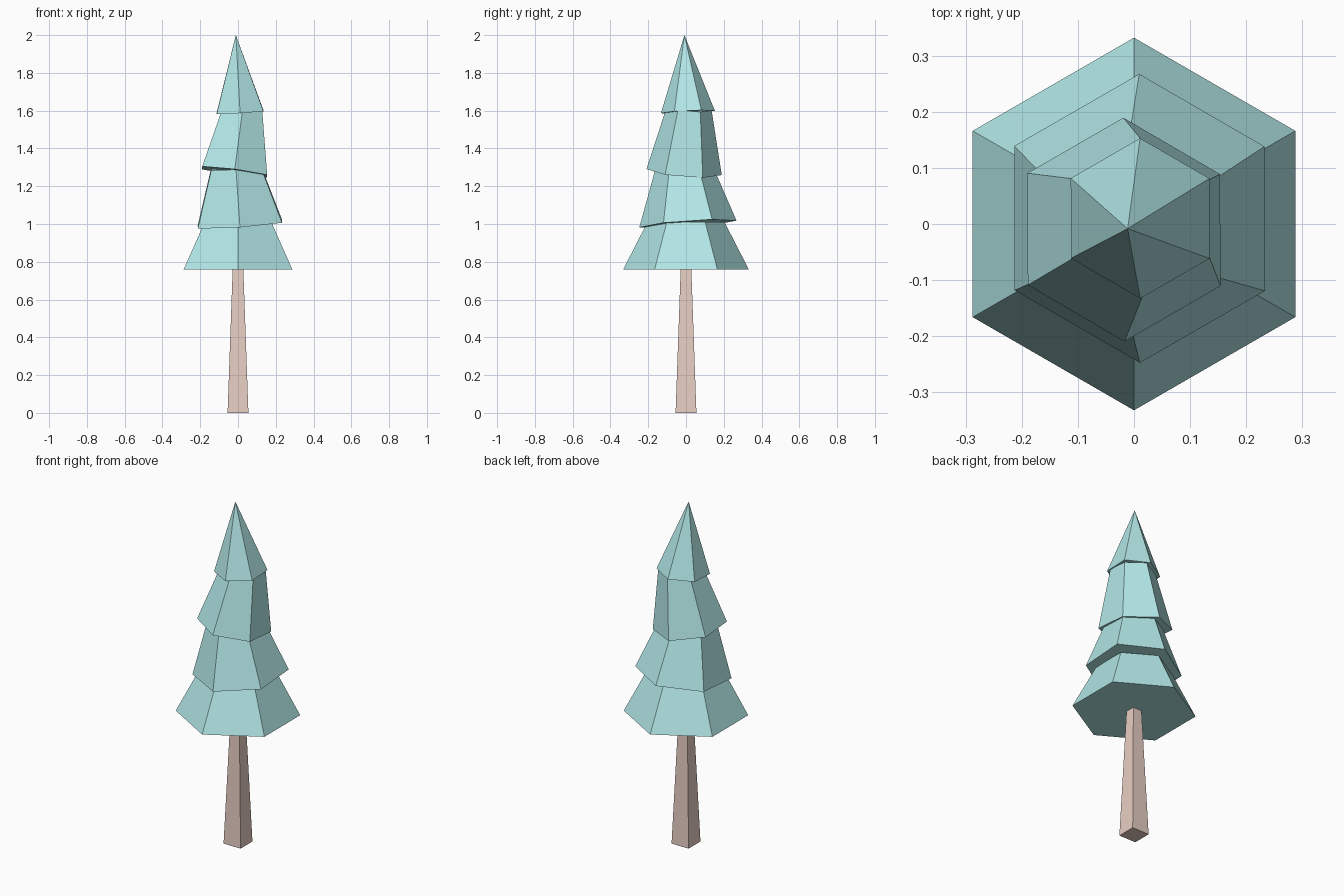
import bpy, bmesh
from math import cos, sin, tau
from mathutils import Vector

if "Cube" in bpy.data.objects:
    bpy.data.objects.remove(bpy.data.objects["Cube"])


def material(name, color):
    m = bpy.data.materials.new(name)
    m.diffuse_color = color
    m.use_nodes = True
    m.node_tree.nodes["Principled BSDF"].inputs["Base Color"].default_value = m.diffuse_color
    return m


def frustum(name, sides, start, center, r0, r1, height, mat, tilt=(0, 0)):
    """Closed tapered prism; tilt is the rise of its base along x and y."""
    up = Vector((-tilt[0], -tilt[1], 1)).normalized()
    turn = Vector((0, 0, 1)).rotation_difference(up)
    bm = bmesh.new()

    def ring(r, z):
        return [bm.verts.new(turn @ Vector((r * cos(a), r * sin(a), z)) + Vector(center))
                for a in (tau * (start + i / sides) for i in range(sides))]

    low = ring(r0, 0)
    bm.faces.new(low[::-1])
    if r1 > 0:
        high = ring(r1, height)
        bm.faces.new(high)
    else:
        high = [bm.verts.new(turn @ Vector((0, 0, height)) + Vector(center))] * sides
    for i in range(sides):
        j = (i + 1) % sides
        corners = [low[i], low[j], high[j]]
        if r1 > 0:
            corners.append(high[i])
        bm.faces.new(corners)
    mesh = bpy.data.meshes.new(name)
    bm.to_mesh(mesh)
    bm.free()
    mesh.materials.append(mat)
    obj = bpy.data.objects.new(name, mesh)
    bpy.context.collection.objects.link(obj)
    return obj


bark = material("bark", (0.80, 0.62, 0.55, 1))
needles = material("needles", (0.45, 0.80, 0.80, 1))

# Square tapered trunk
frustum("trunk", 4, 1 / 8, (0, 0, 0), 0.078, 0.039, 0.78, bark)

# Hexagonal foliage tiers, bottom to tip: centre, radii, height, tilt
tiers = [
    ("foliage_bottom", (0, 0, 0.76), 0.332, 0.204, 0.25, (0, 0)),
    ("foliage_lower", (0.01, 0.01, 1.0), 0.258, 0.152, 0.30, (0.07, 0.07)),
    ("foliage_upper", (-0.018, -0.01, 1.275), 0.2, 0.119, 0.34, (-0.13, -0.08)),
    ("foliage_tip", (0.011, 0.01, 1.593), 0.143, 0, 0.408, (0.055, 0.045)),
]
for name, center, r0, r1, height, tilt in tiers:
    frustum(name, 6, 1 / 12, center, r0, r1, height, needles, tilt)
